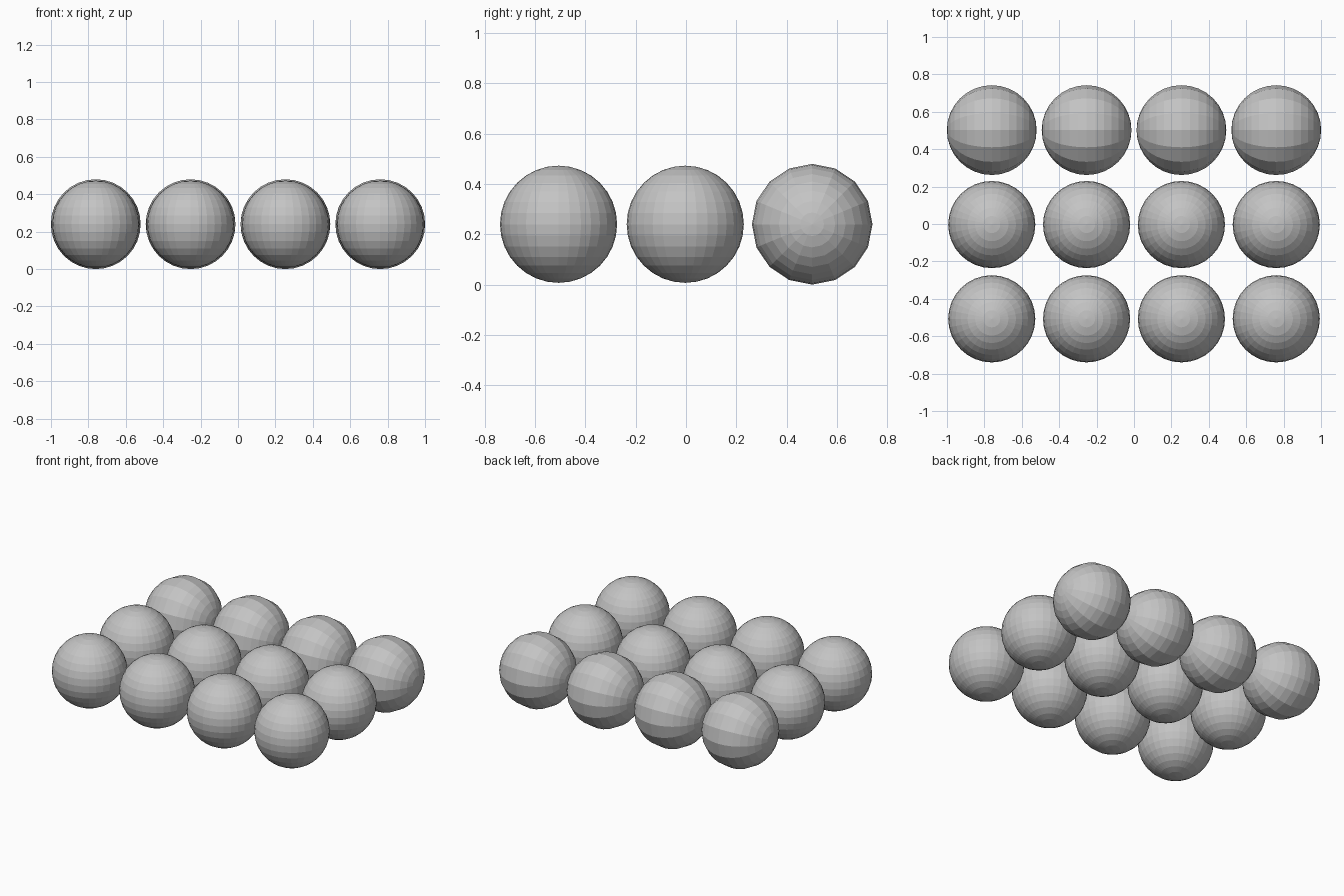
import bpy
import math

if "Cube" in bpy.data.objects:
    bpy.data.objects.remove(bpy.data.objects["Cube"])

grey = bpy.data.materials.new("plain grey")
grey.diffuse_color = (0.55, 0.55, 0.55, 1)
grey.use_nodes = True
grey.node_tree.nodes["Principled BSDF"].inputs["Base Color"].default_value = grey.diffuse_color

SPACING = 0.507
CENTRE_Z = 0.24


def ball(name, x, y, radius, segments, rotation):
    """Flat-faced ball whose poles follow the given rotation."""
    bpy.ops.mesh.primitive_uv_sphere_add(
        segments=segments, ring_count=16, radius=radius,
        location=(x, y, CENTRE_Z), rotation=rotation)
    obj = bpy.context.object
    obj.name = name
    obj.data.materials.append(grey)


for column in range(4):
    x = (column - 1.5) * SPACING
    # Front and middle rows: fine balls with upright poles
    ball(f"front_ball_{column + 1}", x, -0.507, 0.233, 32, (0, 0, 0))
    ball(f"middle_ball_{column + 1}", x, -0.003, 0.233, 32, (0, 0, 0))
    # Back row: coarser, slightly larger balls with poles along x
    ball(f"back_ball_{column + 1}", x, 0.502, 0.24, 16, (0, math.pi / 2, 0))
